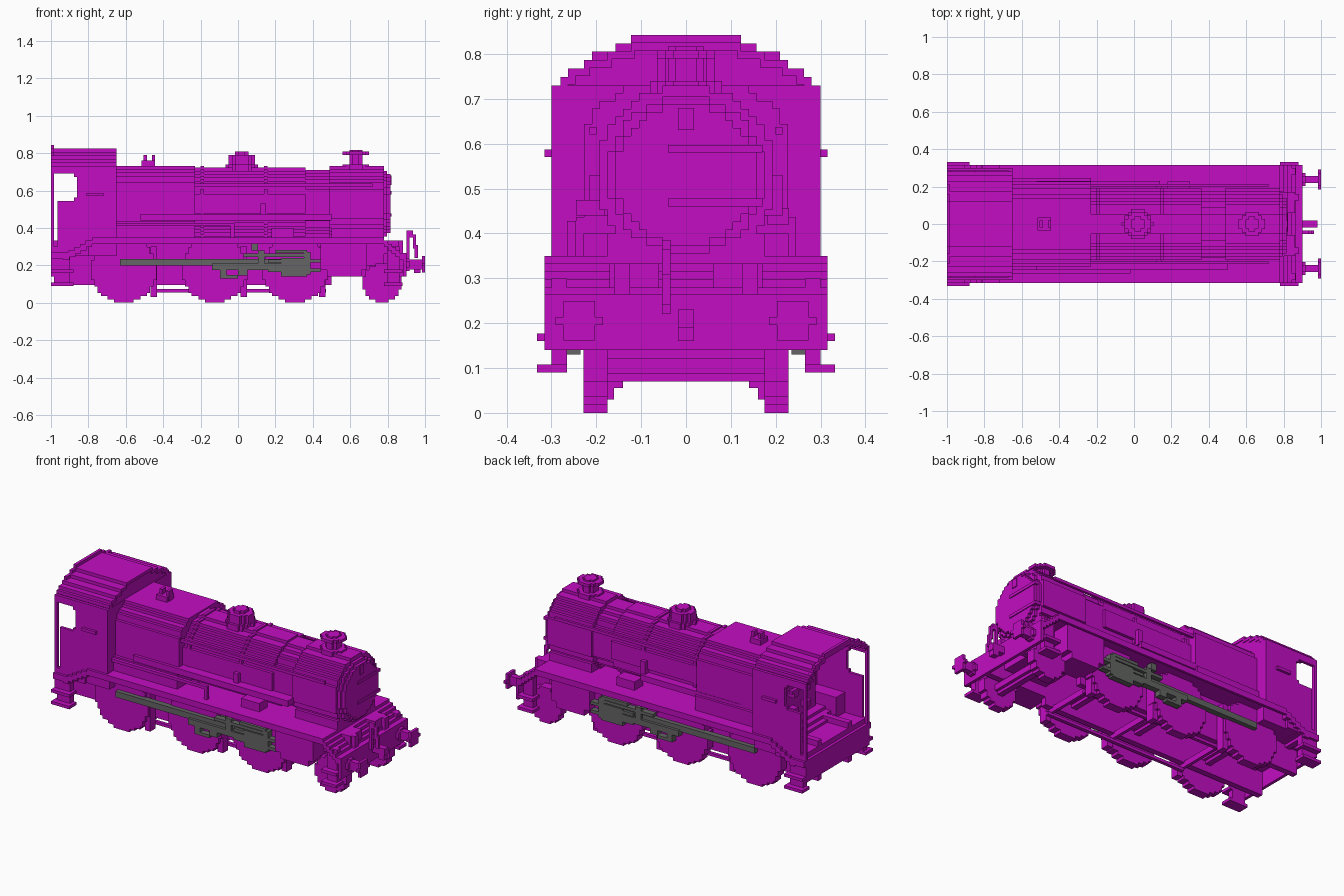
import bpy, bmesh, math

if "Cube" in bpy.data.objects:
    bpy.data.objects.remove(bpy.data.objects["Cube"], do_unlink=True)

# Shared dimensions of the locomotive
STEP = 0.0175          # height of one stair in the stepped style
BACK, CAB, NOSE = -1, -0.65, 0.78
BEAM = 0.9             # front face of the buffer beam
PLATE = 0.35           # top of the running plate
BELOW = PLATE - STEP   # underside of the running plate
WIDE = 0.315           # half width of the running plate
WALL = 0.3             # half width of the cab
EAVES, RIDGE = 0.73, 0.825
SKIRT = 0.14           # lowest edge of the beams
AXIS = 0.53            # height of the boiler centre line
TREAD_IN, TREAD_OUT = 0.175, 0.228
FRAME_IN, FRAME_OUT = 0.125, 0.16


def material(name, red, green, blue):
    m = bpy.data.materials.new(name)
    m.use_nodes = True
    color = (red, green, blue, 1)
    m.diffuse_color = color
    m.node_tree.nodes["Principled BSDF"].inputs["Base Color"].default_value = color
    return m


PURPLE = material("bright purple", 0.54, 0.004, 0.54)
GREY = material("steel grey", 0.125, 0.13, 0.125)

PLACE = {"x": lambda u, v, a: (a, u, v),
         "y": lambda u, v, a: (u, a, v),
         "z": lambda u, v, a: (u, v, a)}


def prism(name, axis, outline, start, end, pair=False, mat=PURPLE):
    """Extrude an outline along an axis; pair mirrors it to the other side."""
    bm = bmesh.new()
    near = [bm.verts.new(PLACE[axis](u, v, start)) for u, v in outline]
    far = [bm.verts.new(PLACE[axis](u, v, end)) for u, v in outline]
    bm.faces.new(near)
    bm.faces.new(far)
    for i in range(len(outline)):
        bm.faces.new((near[i - 1], near[i], far[i], far[i - 1]))
    bmesh.ops.recalc_face_normals(bm, faces=bm.faces)
    mesh = bpy.data.meshes.new(name)
    bm.to_mesh(mesh)
    bm.free()
    mesh.materials.append(mat)
    ob = bpy.data.objects.new(name, mesh)
    bpy.context.collection.objects.link(ob)
    if pair:
        ob.modifiers.new("Mirror", "MIRROR").use_axis = (False, True, False)


def side(name, left, right, inner, outer, low, high, pair=True, mat=PURPLE):
    """A block repeated on both sides of the engine."""
    outline = [(left, inner), (right, inner), (right, outer), (left, outer)]
    prism(name, "z", outline, low, high, pair, mat)


def across(name, left, right, half, low, high):
    """A single block spanning the centre line."""
    side(name, left, right, -half, half, low, high, pair=False)


def stepped(low, high, half_at, centre=0):
    """Symmetrical staircase outline whose half width follows a rule."""
    count = max(2, round((high - low) / STEP))
    rise = (high - low) / count
    stairs = []
    for i in range(count):
        v = low + i * rise
        half = max(STEP / 2, round(half_at(v + rise / 2) / STEP) * STEP)
        if stairs and stairs[-1][0] == half:
            stairs.pop()
        else:
            stairs.append((half, v))
        stairs.append((half, v + rise))
    return [(centre + u, v) for u, v in stairs] + [(centre - u, v) for u, v in reversed(stairs)]


def disc(name, axis, u, v, radius, start, end, pair=False):
    outline = stepped(v - radius, v + radius, lambda h: math.sqrt(radius**2 - (h - v)**2), u)
    prism(name, axis, outline, start, end, pair)


def drum(name, start, end, radius):
    disc(name, "x", 0, AXIS, radius, start, end)


def stack(name, x, base, layers):
    """Upright turned part from radius and thickness layers."""
    for radius, thickness in layers:
        disc(name, "z", x, 0, radius, base, base + thickness)
        base += thickness


# Boiler, smokebox and door
drum("boiler_rear", -0.23, 0.36, 0.192)
drum("boiler_front", 0.36, 0.5, 0.18)
drum("smokebox", 0.5, NOSE, 0.2)
drum("smokebox_rim", NOSE, NOSE + STEP, 0.175)
drum("smokebox_door", NOSE, NOSE + 2 * STEP, 0.157)
for x in (-0.2, 0.14, 0.49):
    drum("boiler_band", x, x + STEP, 0.2)
for z in (AXIS - 0.07, AXIS + 0.05):
    side("door_hinge", NOSE, NOSE + 0.04, -0.04, 0.17, z, z + STEP, pair=False)
across("door_handle", NOSE, NOSE + 0.04, STEP, AXIS + 0.1, AXIS + 0.15)
across("smokebox_saddle", 0.5, NOSE, TREAD_IN, 0.2, 0.4)


# Firebox with rounded shoulders, and its face inside the cab
def firebox_half(z):
    if z < AXIS - 0.09:
        return 0.245
    return 0.23 * math.sqrt(1 - (max(z - 0.6, 0) / 0.15) ** 2)


prism("firebox", "x", stepped(BELOW, EAVES, firebox_half), CAB, -0.23)
across("backhead", CAB - 0.08, CAB, TREAD_IN, 0.3, 0.6)
for z in (0.4, 0.5):
    side("backhead_valve", CAB - 0.12, CAB, 0.04, 0.08, z, z + 2 * STEP)
across("regulator_handle", CAB - 0.12, CAB - 0.1, 0.1, AXIS, AXIS + STEP)

# Chimney, dome and safety valves
stack("chimney", 0.63, 0.71, [(0.065, 0.03), (0.04, 0.05), (0.065, STEP), (0.04, STEP / 2)])
stack("dome", 0.02, 0.7, [(0.08, 0.04), (0.065, 0.05), (0.04, STEP)])
across("safety_valve_base", -0.515, -0.445, 2 * STEP, EAVES, EAVES + 0.03)
for x in (-0.505, -0.46):
    across("safety_valve", x, x + STEP, STEP, EAVES, EAVES + 0.06)

# Pipes, handrails and reversing rod beside the boiler
side("boiler_handrail", -0.23, 0.72, 0.2, 0.215, AXIS + 0.09, AXIS + 0.09 + STEP)
side("ejector_pipe", -0.52, 0.5, -0.245, -0.18, 0.44, 0.44 + 2 * STEP, pair=False)
side("reversing_rod", CAB, -0.02, -0.265, -0.245, 0.41, 0.41 + STEP, pair=False)
side("reversing_bracket", -0.04, -0.02, -0.265, -0.245, PLATE, 0.41, pair=False)
side("feed_pipe", -0.52, 0.14, 0.18, 0.23, 0.42, 0.42 + 2 * STEP, pair=False)
side("clack_pipe", 0.12, 0.15, 0.17, 0.215, 0.44, AXIS)
side("sandbox", 0.18, 0.3, 0.15, TREAD_OUT, PLATE, 0.4)


# Cab: curved stepped roof, sides with a window cutout, front wall and floor
def arch(peak):
    return stepped(EAVES, peak, lambda z: WALL * math.sqrt((peak + STEP / 2 - z) / (peak + STEP / 2 - EAVES)))


ceiling = [(u * 0.94, v - STEP) for u, v in reversed(arch(RIDGE))]
prism("cab_roof", "x", arch(RIDGE) + ceiling, BACK + STEP, CAB)
prism("cab_roof_rim", "x", arch(RIDGE + STEP) + ceiling, BACK, BACK + STEP)
prism("cab_front_arch", "x", arch(RIDGE), CAB - STEP, CAB - STEP / 4)
across("cab_front", CAB - STEP, CAB, WALL, BELOW, EAVES)

sill, lintel, doorway, window = 0.545, 0.69, BACK + 0.035, -0.86
panel = [(CAB, BELOW), (CAB, EAVES), (BACK + STEP, EAVES), (BACK + STEP, lintel),
         (window - STEP, lintel), (window - STEP, lintel - STEP), (window, lintel - STEP),
         (window, sill + STEP), (window - STEP, sill + STEP), (window - STEP, sill),
         (doorway, sill), (doorway, 0.25), (-0.8, 0.25), (-0.8, BELOW)]
prism("cab_side", "y", panel, WALL - STEP, WALL, pair=True)
side("cab_pillar", BACK, BACK + STEP, WALL - STEP, WALL, 0.25, EAVES)
side("cab_grab_rail", -0.81, -0.72, WALL, WIDE, AXIS + 0.04, AXIS + 0.04 + STEP)
across("cab_floor", BACK + STEP, CAB, WALL - STEP, 0.25, 0.3)
side("cab_seat", CAB - 0.2, CAB, 0.2, WALL - STEP, 0.3, 0.42)

# Running plate, stepping down at both ends
across("running_plate", -NOSE, NOSE, WIDE, BELOW, PLATE)
side("valance", -NOSE, NOSE, WALL, WIDE, BELOW - STEP, BELOW)
for i in range(5):
    top = BELOW - i * STEP
    front, rear = NOSE + i * 0.021, -NOSE - i * 0.03
    across("front_plate_step", front, front + 0.022, WIDE, top - 2 * STEP, top)
    across("rear_plate_step", rear - 0.035, rear, WIDE, top - 2 * STEP, top)
across("rear_plate", BACK, -BEAM, WIDE, 0.235, 0.27)
across("rear_beam", BACK, BACK + STEP, WALL, SKIRT, 0.25)
across("front_beam", BEAM - STEP, BEAM, WIDE, SKIRT, 0.265)
side("front_frame_block", NOSE, BEAM - 0.04, 0.06, 0.17, 0.26, BELOW)

# Main frames, cross stretchers and brake gear
side("main_frame", BACK + STEP, 0.5, FRAME_IN, FRAME_OUT, 0.095, BELOW)
side("front_frame", 0.5, BEAM - STEP, FRAME_IN, FRAME_OUT, SKIRT, BELOW)
side("brake_rod", -0.46, 0.47, SKIRT, FRAME_OUT, 0.055, 0.055 + STEP)
for x in (-0.45, 0.03, 0.45):
    across("brake_beam", x - STEP, x, FRAME_OUT, 0.07, 0.105)
    side("brake_hanger", x - STEP, x + STEP, FRAME_OUT, 0.21, 0.03, 0.3)


# Wheels standing on the rail
def wheels(name, x, radius):
    disc(name + "_wheel", "y", x, radius, radius, TREAD_IN, TREAD_OUT, pair=True)
    disc(name + "_axle", "y", x, radius, 2 * STEP, -TREAD_IN, TREAD_IN)


for x in (-0.61, -0.125, 0.305):
    wheels("driving", x, 0.175)
wheels("leading", 0.77, 0.105)

# Cylinders and footsteps
side("cylinder", 0.44, 0.69, FRAME_OUT, 0.28, SKIRT + 2 * STEP, BELOW)
side("cylinder_drain", 0.475, 0.66, FRAME_OUT, 0.28, SKIRT, SKIRT + 2 * STEP)
for left, right in ((BACK, -0.88), (NOSE, 0.88)):
    side("footstep_hanger", left + STEP, right - STEP, 0.265, WALL, 0.09, 0.3)
    for z in (0.09, 0.16):
        side("footstep", left, right, 0.265, WIDE + STEP, z, z + STEP)


# Coupling rods, crossheads and valve gear
def bar(name, left, right, z, height=STEP, y=0.235):
    side(name, left, right, y, y + 2 * STEP, z, z + height, mat=GREY)


def lever(name, x, low, high):
    bar(name, x - STEP, x + STEP, low, height=high - low)


bar("coupling_rod", -0.63, 0.32, 0.2, height=2 * STEP, y=TREAD_OUT - STEP / 2)
bar("connecting_rod", -0.14, 0.27, 0.175, height=2 * STEP)
bar("crank_lower_link", -0.09, 0, 0.13)
bar("return_crank", 0, 0.05, 0.145, height=2 * STEP)
bar("radius_rod", 0.03, 0.37, 0.245)
bar("valve_spindle", 0.2, 0.37, 0.265)
for z in (0.165, 0.215):
    bar("slide_bar", 0.16, 0.44, z)
bar("crosshead", 0.23, 0.37, SKIRT, height=0.1)
lever("crank", -0.08, 0.13, 0.2)
lever("expansion_link", 0.125, 0.175, 0.28)
lever("lifting_arm", 0.09, 0.28, 0.32)
lever("combination_lever", 0.37, 0.15, 0.27)

# Buffers, coupling hook and brake hose
for part, radius, start, end in (("base", 0.035, BEAM, BEAM + STEP),
                                 ("shank", 0.026, BEAM, 1 - STEP),
                                 ("head", 0.044, 1 - STEP, 1)):
    disc("buffer_" + part, "x", 0.238, 0.205, radius, start, end, pair=True)
across("coupling_hook", BEAM, 0.98, STEP, 0.19, 0.23)
across("coupling_hook_tip", 0.94, 0.975, STEP, 0.16, 0.19)
for part, start, low, high in (("riser", BEAM, 0.22, 0.385), ("bend", BEAM + STEP, 0.35, 0.385),
                               ("drop", BEAM + 2 * STEP, 0.29, 0.365), ("end", BEAM + 0.045, 0.24, 0.31)):
    side("brake_hose_" + part, start, start + STEP, -0.053, -0.035, low, high, pair=False)
